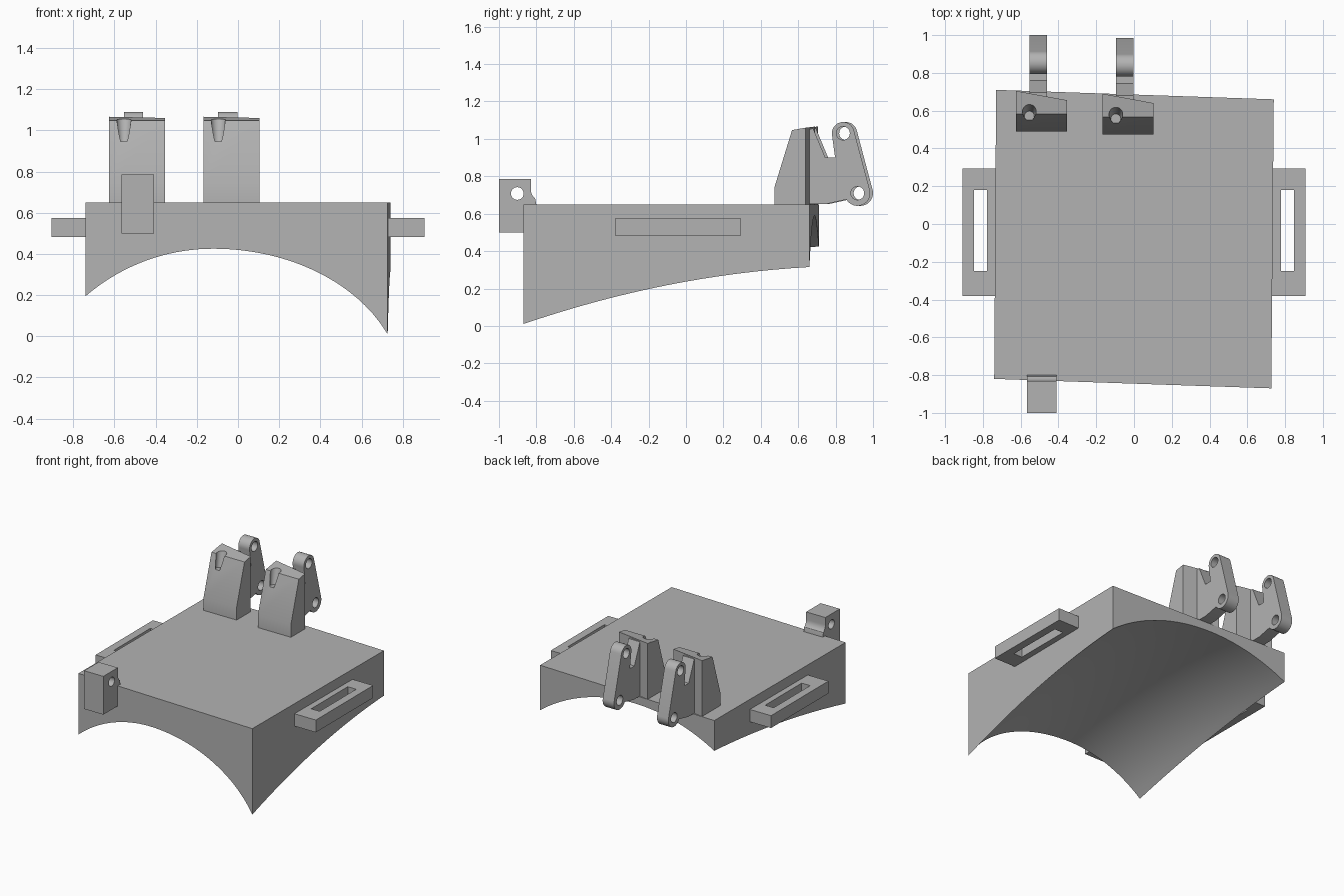
import bpy, bmesh, math
from mathutils import Vector

cube = bpy.data.objects.get("Cube")
if cube:
    bpy.data.objects.remove(cube, do_unlink=True)

grey = bpy.data.materials.new("plain_grey")
grey.use_nodes = True
colour = (0.45, 0.45, 0.45, 1)
grey.diffuse_color = colour
grey.node_tree.nodes["Principled BSDF"].inputs["Base Color"].default_value = colour


def select(ob):
    bpy.ops.object.select_all(action='DESELECT')
    ob.select_set(True)
    bpy.context.view_layer.objects.active = ob


def smooth(ob):
    select(ob)
    bpy.ops.object.shade_smooth_by_angle(angle=math.radians(25))


def finish(bm, name):
    bmesh.ops.recalc_face_normals(bm, faces=bm.faces)
    me = bpy.data.meshes.new(name)
    bm.to_mesh(me)
    bm.free()
    ob = bpy.data.objects.new(name, me)
    bpy.context.collection.objects.link(ob)
    me.materials.append(grey)
    return ob


def plate(name, loops, thickness, location, along_x=False):
    """Flat outline with holes, given thickness about its mid plane."""
    cu = bpy.data.curves.new(name, 'CURVE')
    cu.dimensions = '2D'
    cu.fill_mode = 'BOTH'
    cu.extrude = thickness / 2
    for pts in loops:
        sp = cu.splines.new('POLY')
        sp.points.add(len(pts) - 1)
        for p, (a, b) in zip(sp.points, pts):
            p.co = (a, b, 0, 1)
        sp.use_cyclic_u = True
    ob = bpy.data.objects.new(name, cu)
    bpy.context.collection.objects.link(ob)
    ob.location = location
    if along_x:
        ob.rotation_euler = (math.pi / 2, 0, math.pi / 2)
    cu.materials.append(grey)
    select(ob)
    bpy.ops.object.convert(target='MESH')
    ob = bpy.context.object
    smooth(ob)
    return ob


def arc(cx, cy, r, start, end, n=16):
    angles = [math.radians(start + (end - start) * i / n) for i in range(n + 1)]
    return [(cx + r * math.cos(a), cy + r * math.sin(a)) for a in angles]


def circle(cx, cy, r):
    return arc(cx, cy, r, 0, 345, 23)


def rect(x0, y0, x1, y1):
    return [(x0, y0), (x1, y0), (x1, y1), (x0, y1)]


# Body: skewed slab with a flat top and a vaulted underside
TOP = 0.65
FL, FR, BR, BL = (Vector(c) for c in
                  ((-0.74, -0.82), (0.727, -0.87), (0.74, 0.66), (-0.73, 0.71)))


def ellipse_drop(d, a, b):
    return b * (1 - math.sqrt(1 - (d / a) ** 2))


def vault(x, t):
    d = x + 0.12
    front = 0.425 - (ellipse_drop(d, 0.93, 0.707) if d > 0 else ellipse_drop(d, 0.95, 0.95))
    back = 0.59 - ellipse_drop(x + 0.08, 1.36, 1.36)
    bulge = (0.18 + 0.07 * x) * t * (1 - t)
    return front + (back - front) * t + bulge


NX, NY = 40, 16
bm = bmesh.new()
low, high = [], []
for j in range(NY + 1):
    t = j / NY
    a, b = FL.lerp(BL, t), FR.lerp(BR, t)
    row = [a.lerp(b, i / NX) for i in range(NX + 1)]
    low.append([bm.verts.new((p.x, p.y, vault(p.x, t))) for p in row])
    high.append([bm.verts.new((p.x, p.y, TOP)) for p in row])
for j in range(NY):
    for i in range(NX):
        for g in (low, high):
            bm.faces.new((g[j][i], g[j][i + 1], g[j + 1][i + 1], g[j + 1][i]))
for j in (0, NY):
    for i in range(NX):
        bm.faces.new((low[j][i], low[j][i + 1], high[j][i + 1], high[j][i]))
for i in (0, NX):
    for j in range(NY):
        bm.faces.new((low[j][i], low[j + 1][i], high[j + 1][i], high[j][i]))
smooth(finish(bm, "vaulted_body"))

# Side strap loops
for side, name in ((1, "right_strap_loop"), (-1, "left_strap_loop")):
    outer = rect(side * 0.72, -0.38, side * 0.907, 0.295)
    slot = rect(side * 0.778, -0.25, side * 0.848, 0.18)
    plate(name, [outer, slot], 0.092, (0, 0, 0.529))

# Front lug with a cross hole and a filleted foot
lug = [(-1, 0.5), (-0.8, 0.5), (-0.8, 0.65)] + arc(-0.77, 0.73, 0.06, 232, 180, 6)
lug += [(-0.83, 0.785), (-1, 0.785)]
plate("front_lug", [lug, circle(-0.902, 0.708, 0.034)], 0.158, (-0.488, 0, 0), True)

# Rear hinge towers, each with a forked arm behind it
arm = arc(0.84, 1.03, 0.06, 187, 14) + arc(0.917, 0.71, 0.068, 14, -150)
arm += [(0.75, 0.652), (0.62, 0.652), (0.62, 1.05), (0.68, 1.055), (0.745, 0.9), (0.797, 0.9)]
holes = [circle(0.84, 1.03, 0.036), circle(0.917, 0.71, 0.036)]


def tower(name, x0, dy):
    bm = bmesh.new()
    ends = []
    for x, back, top in ((x0, 0.69, 1.066), (x0 + 0.272, 0.64, 1.06)):
        prof = [(0.474, 0.64), (0.474, 0.745), (0.567, 1.047), (back, top), (back, 0.64)]
        ends.append([bm.verts.new((x, y + dy, z)) for y, z in prof])
    for e in ends:
        bm.faces.new(e)
    for i in range(5):
        k = (i + 1) % 5
        bm.faces.new((ends[0][i], ends[0][k], ends[1][k], ends[1][i]))
    ob = finish(bm, name)

    # Tapered socket opening through the sloped front
    bm = bmesh.new()
    bmesh.ops.create_cone(bm, cap_ends=True, segments=32, radius1=0.026, radius2=0.04, depth=0.14)
    for v in bm.verts:
        v.co += Vector((x0 + 0.072, 0.572 + dy + 0.22 * v.co.z, 1.015))
    cutter = finish(bm, name + "_socket_cutter")
    mod = ob.modifiers.new("socket", 'BOOLEAN')
    mod.operation = 'DIFFERENCE'
    mod.solver = 'EXACT'
    mod.object = cutter
    select(ob)
    bpy.ops.object.modifier_apply(modifier=mod.name)
    bpy.data.objects.remove(cutter, do_unlink=True)
    smooth(ob)


for label, x0, dy in (("left", -0.626, 0.015), ("middle", -0.168, 0)):
    tower(label + "_hinge_tower", x0, dy)
    plate(label + "_hinge_arm", [arm] + holes, 0.093, (x0 + 0.118, dy, 0), True)
